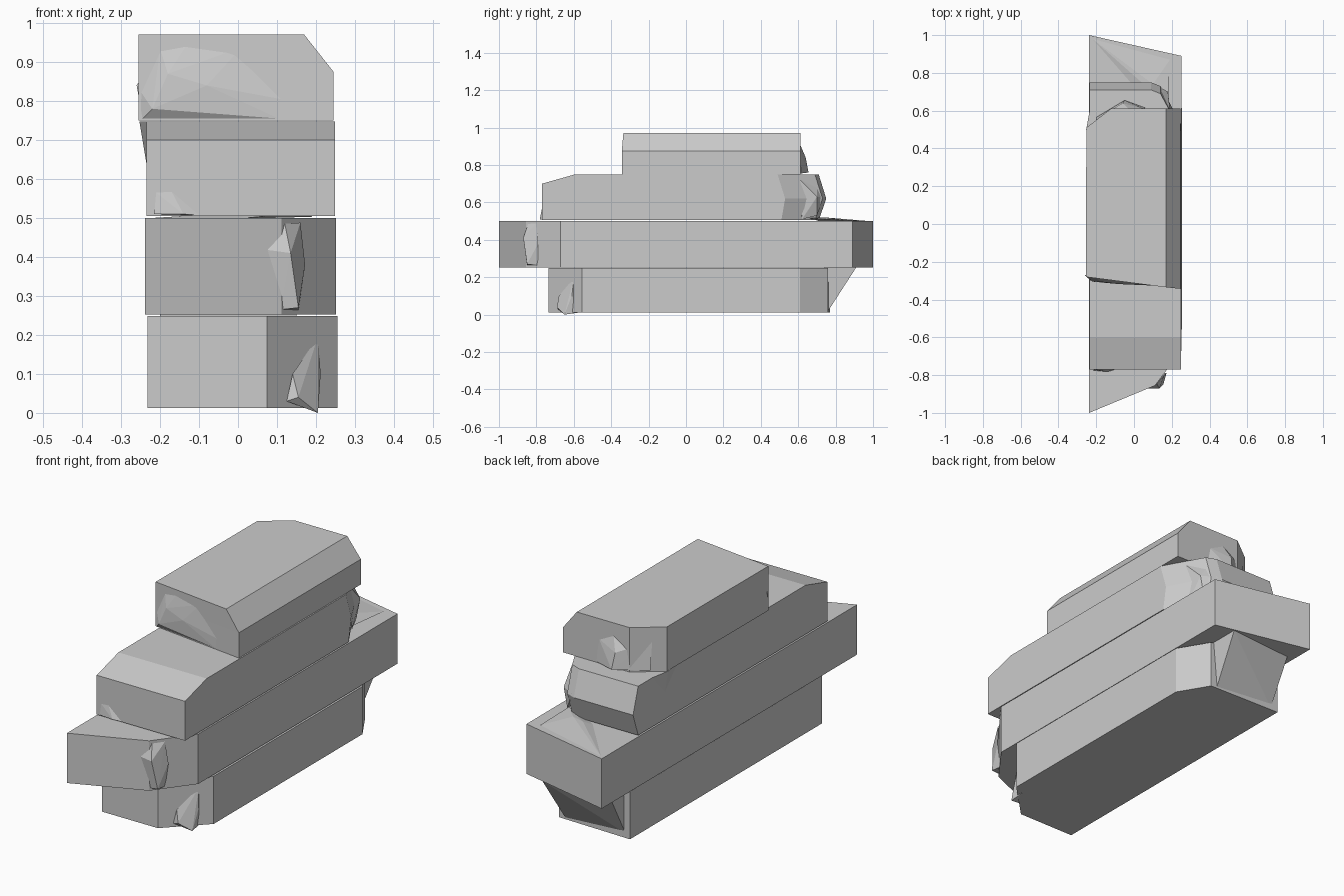
import bpy, bmesh


def finish(name, bm):
    bmesh.ops.recalc_face_normals(bm, faces=bm.faces)
    me = bpy.data.meshes.new(name)
    bm.to_mesh(me)
    bm.free()
    ob = bpy.data.objects.new(name, me)
    bpy.context.collection.objects.link(ob)
    return ob


def loft(name, rings):
    """Stack of (z, outline) rings with equal point counts, capped."""
    bm = bmesh.new()
    loops = [[bm.verts.new((x, y, z)) for x, y in pts] for z, pts in rings]
    n = len(loops[0])
    for a, b in zip(loops, loops[1:]):
        for i in range(n):
            j = (i + 1) % n
            bm.faces.new((a[i], a[j], b[j], b[i]))
    bm.faces.new(loops[0][::-1])
    bm.faces.new(loops[-1])
    return finish(name, bm)


def chip(name, pts):
    """Small broken fragment: convex hull of a few points."""
    bm = bmesh.new()
    for p in pts:
        bm.verts.new(p)
    r = bmesh.ops.convex_hull(bm, input=bm.verts)
    junk = {v for v in r["geom_interior"] + r["geom_unused"]
            if isinstance(v, bmesh.types.BMVert)}
    bmesh.ops.delete(bm, geom=list(junk), context='VERTS')
    return finish(name, bm)


# Bottom block: vertical chamfers on its right corners
base = [(-.232, -.735), (.075, -.735), (.255, -.555), (.255, .61), (.165, .76), (-.232, .77)]
loft("bottom_block", [(.012, base), (.248, base)])

# Second block: longest, with slanted ends
second = [(-.238, -1), (.112, -.855), (.251, -.67), (.251, .89), (-.238, 1)]
loft("second_block", [(.253, second), (.5, second)])


# Third block: sloped top front, bulging back end with a cut corner
def third(front, back, corner):
    return [(-.235, front), (.249, front), (.249, corner), (.14, back - .02), (.09, back), (-.235, back)]


loft("third_block", [(.505, third(-.77, .71, .51)), (.62, third(-.77, .75, .53)),
                     (.70, third(-.77, .725, .505)), (.748, third(-.6, .71, .49))])

# Top block: bevelled right shoulder, cut back left corner
top = [(-.255, -.28), (.245, -.343), (.245, .612), (-.12, .612), (-.252, .51)]
shoulder = [(min(x, .17), max(y, -.335)) for x, y in top]
loft("top_block", [(.75, top), (.875, top), (.97, shoulder)])

# Broken fragments on the ends
chip("bottom_front_chip", [(.205, -.60, .195), (.14, -.68, .1), (.125, -.685, .03), (.155, -.69, .04),
                           (.205, -.65, 0), (.212, -.61, .1), (.2, -.58, .01)])
chip("bottom_back_wedge", [(-.2, .76, .03), (.13, .76, .02), (-.2, .88, .252), (.15, .91, .252),
                           (-.05, .80, .12), (-.2, .74, .252), (.15, .74, .252)])
chip("second_front_chip", [(.12, -.845, .485), (.16, -.80, .488), (.172, -.79, .38), (.155, -.79, .263),
                           (.11, -.85, .265), (.06, -.87, .42), (.135, -.87, .41), (.155, -.85, .27)])
chip("second_top_shard", [(-.22, .98, .5), (.04, .75, .515), (.1, .74, .52), (.12, .86, .503),
                          (.19, .87, .503), (.18, .66, .515), (0, .72, .498)])
chip("third_front_chip", [(-.21, -.77, .565), (-.17, -.77, .567), (-.10, -.77, .507), (-.215, -.775, .51),
                          (-.14, -.782, .51), (-.17, -.76, .51)])
chip("third_corner_chip", [(.16, .60, .748), (.19, .61, .72), (.13, .70, .70), (.11, .74, .63),
                           (.18, .70, .63), (.16, .70, .53), (.19, .62, .51), (.08, .68, .6)])
chip("third_left_chip", [(-.253, .50, .748), (-.235, .40, .748), (-.235, .6, .748), (-.235, .5, .64)])
chip("top_front_chip", [(-.20, -.285, .935), (-.12, -.292, .962), (.01, -.31, .938), (.11, -.326, .805),
                        (.105, -.326, .755), (-.245, -.285, .755), (-.26, -.27, .84), (-.22, -.305, .78),
                        (-.08, -.318, .84), (-.18, -.306, .87)])
chip("top_back_chip", [(-.20, .565, .76), (-.2, .55, .9), (-.05, .655, .76), (-.06, .64, .84),
                       (-.03, .61, .91), (.05, .61, .87), (.06, .615, .755), (-.05, .55, .76)])
